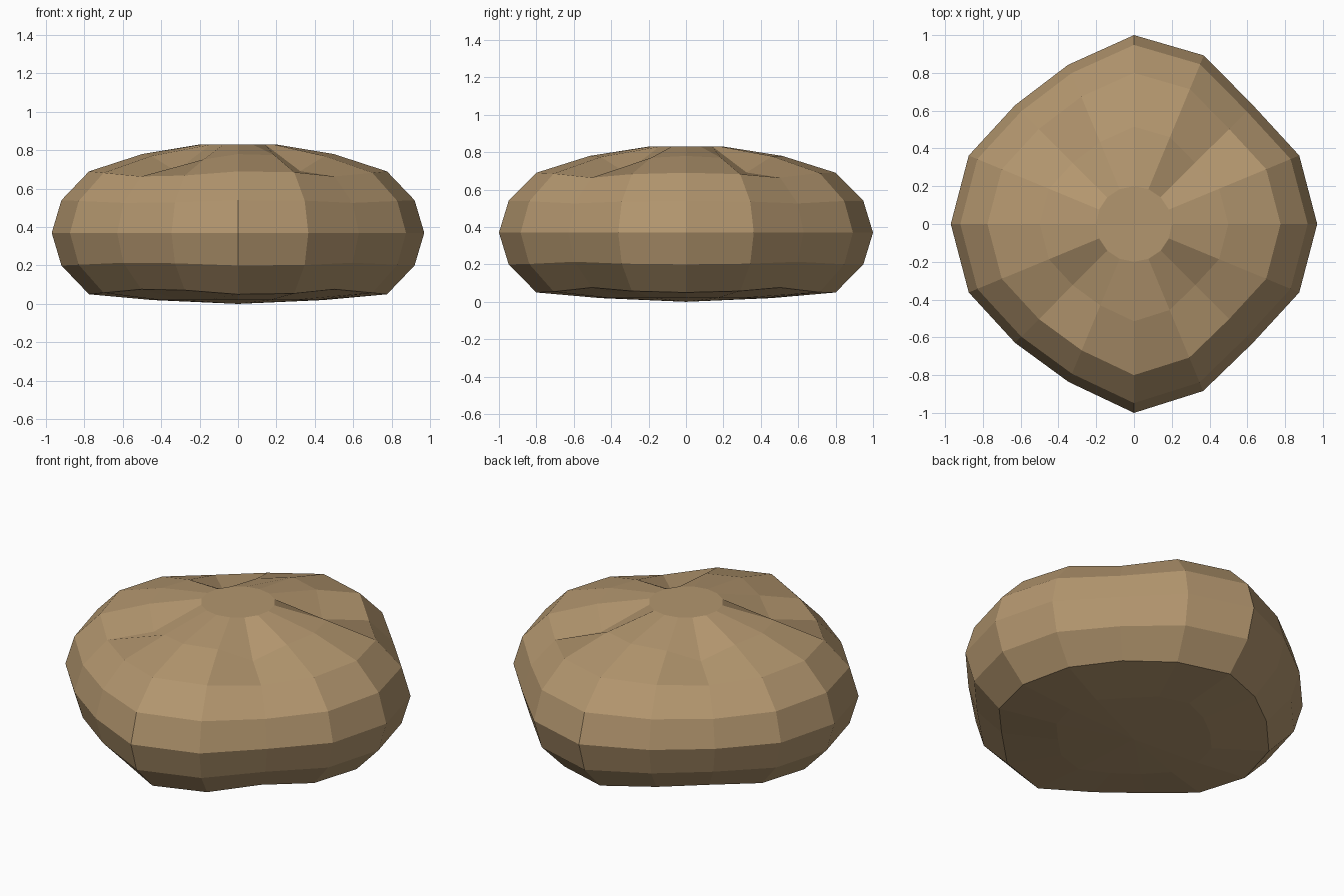
import bpy, bmesh, math

if "Cube" in bpy.data.objects:
    bpy.data.objects.remove(bpy.data.objects["Cube"])

# outline radius of each of the 16 segments, counter-clockwise from +x
R = [.97, .947, .89, .966, 1.0, .912, .89, .947,
     .97, .947, .89, .905, 1.0, .957, .89, .947]
# rings from bottom to top: radius factor, height from the widest ring
RINGS = [(.46, -.355), (.80, -.32), (.948, -.17), (1, 0),
         (.948, .17), (.80, .32), (.515, .41), (.20, .46)]
MID = .37

bm = bmesh.new()
rows = []
for k, (rf, h) in enumerate(RINGS):
    row = []
    for i, r in enumerate(R):
        a = i * math.tau / 16
        f = min(r / .97, 1)
        z = MID + h * f
        rad = rf * r
        if k == 0:                       # nearly flat underside
            z = .02
        elif k == 6 and i % 4 == 2:      # shallow dents on the diagonals
            z -= .055
        elif k == 7:                     # flat top cap
            z, rad = MID + h, .20
        row.append(bm.verts.new((rad * math.cos(a), rad * math.sin(a), z)))
    rows.append(row)

# skin between rings
for lo, hi in zip(rows, rows[1:]):
    for i in range(16):
        j = (i + 1) % 16
        bm.faces.new((lo[i], lo[j], hi[j], hi[i]))
bm.faces.new(rows[-1])
# underside fan
base = bm.verts.new((0, 0, 0))
for i in range(16):
    bm.faces.new((base, rows[0][(i + 1) % 16], rows[0][i]))
bmesh.ops.recalc_face_normals(bm, faces=bm.faces[:])

mesh = bpy.data.meshes.new("rock")
bm.to_mesh(mesh)
bm.free()
mat = bpy.data.materials.new("tan stone")
mat.diffuse_color = (.45, .305, .157, 1)
mat.use_nodes = True
mat.node_tree.nodes["Principled BSDF"].inputs["Base Color"].default_value = mat.diffuse_color
mesh.materials.append(mat)
rock = bpy.data.objects.new("rock", mesh)
bpy.context.collection.objects.link(rock)
